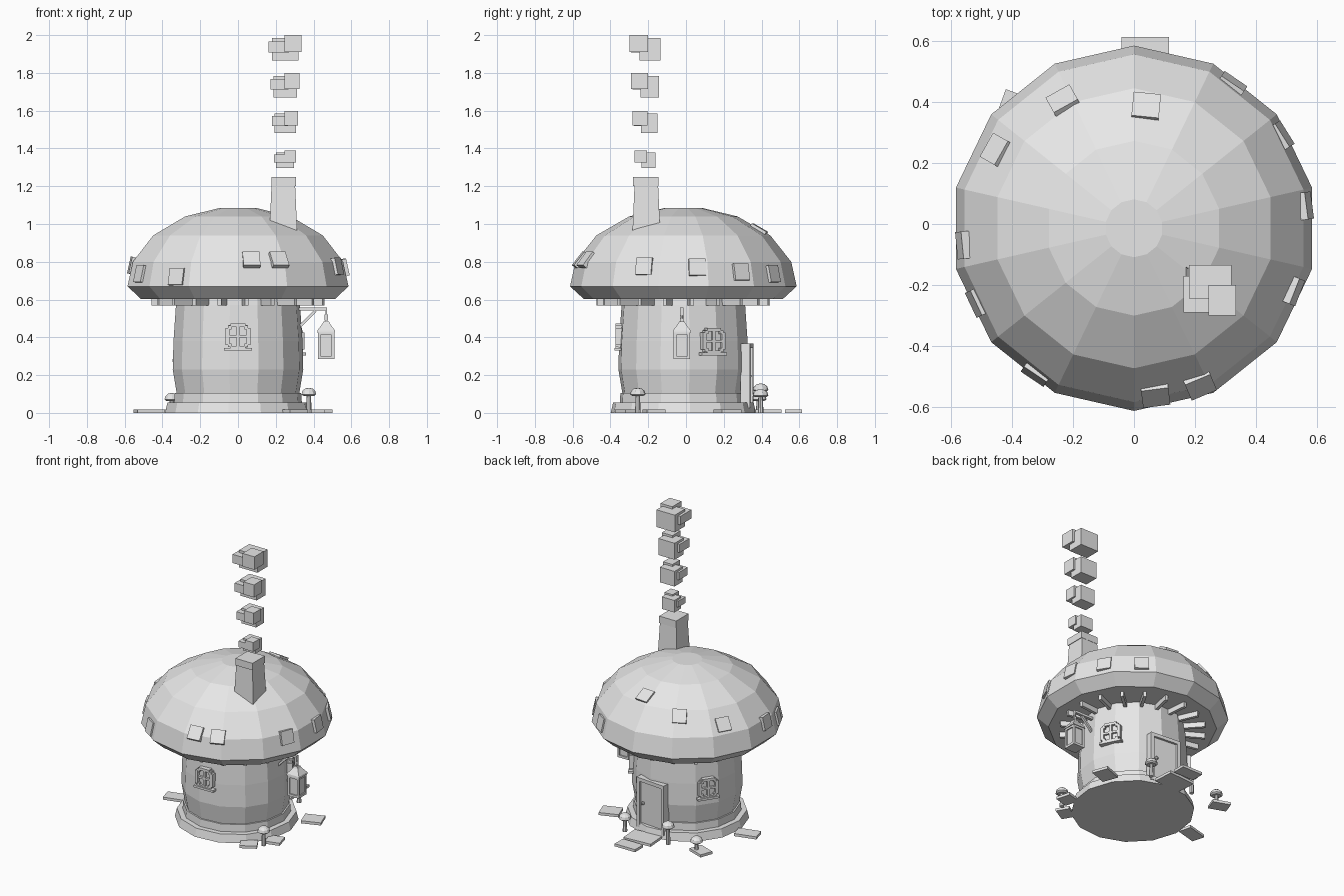
import bpy, bmesh, math
from mathutils import Matrix, Vector

if "Cube" in bpy.data.objects:
    bpy.data.objects.remove(bpy.data.objects["Cube"])

grey = bpy.data.materials.new("plain grey")
grey.diffuse_color = (0.8, 0.8, 0.8, 1)
grey.use_nodes = True
grey.node_tree.nodes["Principled BSDF"].inputs["Base Color"].default_value = grey.diffuse_color
CY = -0.014          # centre line of the house in y
STEP = 2 * math.pi / 14


def finish(name, bm):
    bmesh.ops.recalc_face_normals(bm, faces=bm.faces)
    me = bpy.data.meshes.new(name)
    bm.to_mesh(me)
    bm.free()
    me.materials.append(grey)
    ob = bpy.data.objects.new(name, me)
    bpy.context.collection.objects.link(ob)
    return ob


def lathe(name, profile, sides, offset=0.0, at=(0, CY, 0)):
    """Closed solid of revolution; offset is the angle of a vertex from the front."""
    bm = bmesh.new()
    rings = []
    for r, z in profile:
        rings.append([bm.verts.new((at[0] + r * math.sin(offset + 2 * math.pi * k / sides),
                                    at[1] - r * math.cos(offset + 2 * math.pi * k / sides),
                                    at[2] + z)) for k in range(sides)])
    for a, b in zip(rings, rings[1:]):
        for k in range(sides):
            n = (k + 1) % sides
            bm.faces.new((a[k], a[n], b[n], b[k]))
    bm.faces.new(rings[0])
    bm.faces.new(rings[-1])
    return finish(name, bm)


def boxes(name, parts, matrix=Matrix()):
    """One object from several (centre, size) boxes, optionally with a tilt about y."""
    bm = bmesh.new()
    for p in parts:
        tilt = Matrix.Rotation(p[2], 4, 'Y') if len(p) > 2 else Matrix()
        m = matrix @ Matrix.Translation(p[0]) @ tilt @ Matrix.Diagonal((*p[1], 1))
        bmesh.ops.create_cube(bm, size=1, matrix=m)
    return finish(name, bm)


def on_wall(angle, r, z):
    """Local -y faces outward at this angle from the front."""
    return (Matrix.Translation((0, CY, 0)) @ Matrix.Rotation(angle, 4, 'Z')
            @ Matrix.Translation((0, -r, z)))


# Roof cap, stem and foot
CAP = [(0.6, 0.67), (0.571, 0.8), (0.46, 0.94), (0.287, 1.04), (0.095, 1.086)]
lathe("mushroom_roof", [(0.30, 0.603), (0.527, 0.603)] + CAP, 14)
lathe("stem_wall", [(0.325, 0.03), (0.325, 0.1), (0.347, 0.23), (0.343, 0.38),
                    (0.33, 0.57), (0.325, 0.61)], 14, math.radians(18.2))
lathe("stem_band", [(0.34, 0.05), (0.336, 0.105)], 14, math.radians(18.2))
lathe("foundation", [(0.388, 0), (0.375, 0.055)], 14, math.radians(18.2))

# Gills under the roof
bm = bmesh.new()
for k in range(20):
    m = on_wall(2 * math.pi * k / 20 + 0.1, 0.385, 0.586) @ Matrix.Diagonal((0.02, 0.15, 0.036, 1))
    bmesh.ops.create_cube(bm, size=1, matrix=m)
finish("roof_gills", bm)


# Square spots lying on the roof: (x, y, z)
def spot(i, x, y, z):
    angle = math.atan2(x, -(y - CY))
    for (r0, z0), (r1, z1) in zip(CAP, CAP[1:]):
        if z0 <= z <= z1:
            r = r0 + (r1 - r0) * (z - z0) / (z1 - z0)
            lean = math.atan2(r0 - r1, z1 - z0)
            break
    # distance to the flat side of the 14-sided roof
    within = (angle + STEP / 2) % STEP - STEP / 2
    r *= math.cos(STEP / 2) / math.cos(STEP / 2 - abs(within))
    m = on_wall(angle, r, z) @ Matrix.Rotation(-lean, 4, 'X')
    boxes(f"roof_spot_{i}", [((0, 0, 0), (0.09, 0.026, 0.09))], m)


for i, p in enumerate([(0.07, -0.56, 0.81), (0.215, -0.525, 0.81), (-0.325, -0.495, 0.72),
                       (-0.52, -0.26, 0.735), (0.525, -0.22, 0.775), (0.567, 0.06, 0.77),
                       (0.485, 0.29, 0.745), (0.32, 0.455, 0.735), (0.04, 0.39, 0.97),
                       (-0.245, 0.425, 0.91), (-0.475, 0.255, 0.85), (-0.567, -0.07, 0.78)]):
    spot(i, *p)

# Chimney: tapered pipe and cap
lathe("chimney", [(0.105, 0.94), (0.088, 1.21)], 4, math.radians(45), (0.24, -0.21, 0))
boxes("chimney_cap", [((0.242, -0.213, 1.225), (0.13, 0.135, 0.048))])

# Smoke puffs, each of three overlapping blocks
for i, (z, s, h) in enumerate([(1.3425, 0.68, 0.70), (1.54, 0.8, 0.88),
                               (1.735, 0.89, 0.96), (1.9325, 1, 1)]):
    m = Matrix.Translation((0.25, -0.217, z)) @ Matrix.Diagonal((s, s, h, 1))
    boxes(f"smoke_puff_{i}", [((0, 0.027, -0.008), (0.14, 0.11, 0.119)),
                              ((0.04, -0.033, 0.0225), (0.09, 0.1, 0.09)),
                              ((-0.034, -0.013, 0.005), (0.108, 0.12, 0.06))], m)

# Windows: backing pane, stepped frame, crossbars and sill
for name, deg, z in [("front", 0, 0.405), ("right", 117, 0.38), ("left", 237, 0.345)]:
    parts = [((0, 0.005, 0), (0.1, 0.02, 0.12)),
             ((0, -0.008, 0), (0.016, 0.024, 0.12)), ((0, -0.008, 0), (0.1, 0.024, 0.014)),
             ((0, 0, -0.068), (0.148, 0.055, 0.015))]
    for s in (-1, 1):
        parts += [((s * 0.056, -0.005, 0), (0.02, 0.035, 0.09)),
                  ((s * 0.044, -0.005, 0.047), (0.02, 0.033, 0.02)),
                  ((s * 0.044, -0.005, -0.047), (0.02, 0.033, 0.02)),
                  ((0, -0.005, s * 0.06), (0.08, 0.035, 0.018))]
    boxes(f"{name}_window", parts, on_wall(math.radians(deg), 0.338, z))

# Back door with frame and knob
door = on_wall(math.radians(175), 0.338, 0.195)
boxes("door_panel", [((0, 0, 0), (0.19, 0.02, 0.31))], door)
boxes("door_frame", [((0.1, 0, 0), (0.024, 0.05, 0.34)), ((-0.1, 0, 0), (0.024, 0.05, 0.34)),
                     ((0, 0, 0.16), (0.22, 0.05, 0.024))], door)
bm = bmesh.new()
bmesh.ops.create_icosphere(bm, subdivisions=1, radius=0.013,
                           matrix=door @ Matrix.Translation((-0.065, -0.018, 0.0)))
finish("door_knob", bm)

# Lantern bracket and lantern on the right
LX, LY = 0.467, -0.022
boxes("lantern_bracket", [((0.39, LY, 0.549), (0.16, 0.02, 0.016)),
                          ((0.365, LY, 0.495), (0.014, 0.016, 0.13), math.radians(45))])
boxes("lantern_chain", [((LX, LY, 0.53), (0.008, 0.02, 0.03)),
                        ((LX, LY, 0.505), (0.02, 0.008, 0.03)),
                        ((LX, LY, 0.485), (0.008, 0.02, 0.03))])
lathe("lantern_roof", [(0.068, 0.425), (0.065, 0.437), (0.028, 0.472), (0.02, 0.485)], 4,
      math.radians(45), (LX, LY, 0))
frame = [((LX, LY, 0.293), (0.086, 0.086, 0.016)), ((LX, LY, 0.42), (0.086, 0.086, 0.016))]
frame += [((LX + a * 0.036, LY + b * 0.036, 0.355), (0.014, 0.014, 0.13))
          for a in (-1, 1) for b in (-1, 1)]
boxes("lantern_frame", frame)
boxes("lantern_glass", [((LX, LY, 0.355), (0.07, 0.07, 0.12))])

# Little mushrooms: (x, y, height)
for i, (x, y, h) in enumerate([(0.375, -0.255, 0.132), (0.19, 0.395, 0.125),
                               (-0.14, 0.395, 0.155), (-0.35, 0.385, 0.105)]):
    lathe(f"small_mushroom_stalk_{i}", [(0.015, 0), (0.011, h - 0.03)], 8, 0, (x, y, 0))
    lathe(f"small_mushroom_cap_{i}", [(0.03, h - 0.042), (0.041, h - 0.034), (0.036, h - 0.016),
                                      (0.022, h - 0.004), (0.006, h)], 10, 0, (x, y, 0))

# Flat stones: (x, y, width, depth, turn)
for i, (x, y, w, d, turn) in enumerate([(0.037, 0.57, 0.155, 0.09, 0), (0.03, 0.43, 0.2, 0.14, 4),
                                        (0.42, 0.22, 0.13, 0.11, 20), (0.40, -0.17, 0.1, 0.1, 15),
                                        (0.3, -0.31, 0.11, 0.09, 30), (-0.47, 0.0, 0.15, 0.09, 15),
                                        (-0.38, 0.38, 0.12, 0.09, -20)]):
    m = Matrix.Translation((x, y, 0.009)) @ Matrix.Rotation(math.radians(turn), 4, 'Z')
    boxes(f"path_stone_{i}", [((0, 0, 0), (w, d, 0.018))], m)
